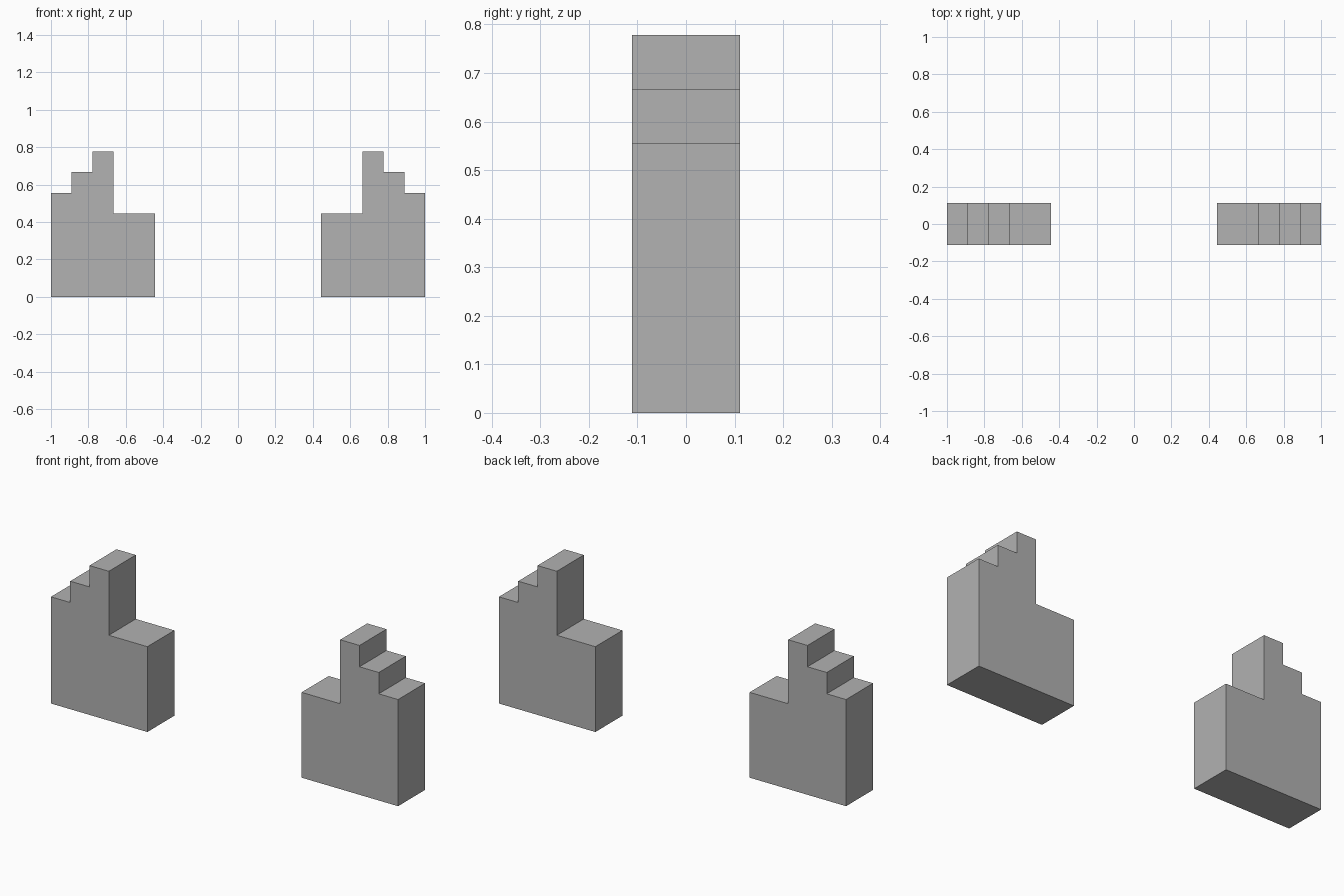
import bpy
import bmesh

cube = bpy.data.objects.get("Cube")
if cube:
    bpy.data.objects.remove(cube, do_unlink=True)

# Plain grey stone
grey = bpy.data.materials.new("grey")
grey.use_nodes = True
colour = (0.445, 0.445, 0.445, 1)
grey.diffuse_color = colour
grey.node_tree.nodes["Principled BSDF"].inputs["Base Color"].default_value = colour

# Stepped outline, counted in blocks of one ninth of a unit
BLOCK = 1 / 9
OUTLINE = [(4, 0), (9, 0), (9, 5), (8, 5), (8, 6), (7, 6),
           (7, 7), (6, 7), (6, 4), (4, 4)]


def stepped_block(name, side):
    """Extrude the outline through the full depth on one side (+1 or -1)."""
    bm = bmesh.new()
    verts = [bm.verts.new((side * x * BLOCK, -BLOCK, z * BLOCK)) for x, z in OUTLINE]
    front = bm.faces.new(verts)
    new = bmesh.ops.extrude_face_region(bm, geom=[front], use_keep_orig=True)["geom"]
    back = [v for v in new if isinstance(v, bmesh.types.BMVert)]
    bmesh.ops.translate(bm, verts=back, vec=(0, 2 * BLOCK, 0))
    bmesh.ops.recalc_face_normals(bm, faces=bm.faces)
    mesh = bpy.data.meshes.new(name)
    bm.to_mesh(mesh)
    bm.free()
    mesh.materials.append(grey)
    bpy.context.collection.objects.link(bpy.data.objects.new(name, mesh))


# Matching pair, high steps facing inwards
stepped_block("left_stepped_block", 1)
stepped_block("right_stepped_block", -1)
